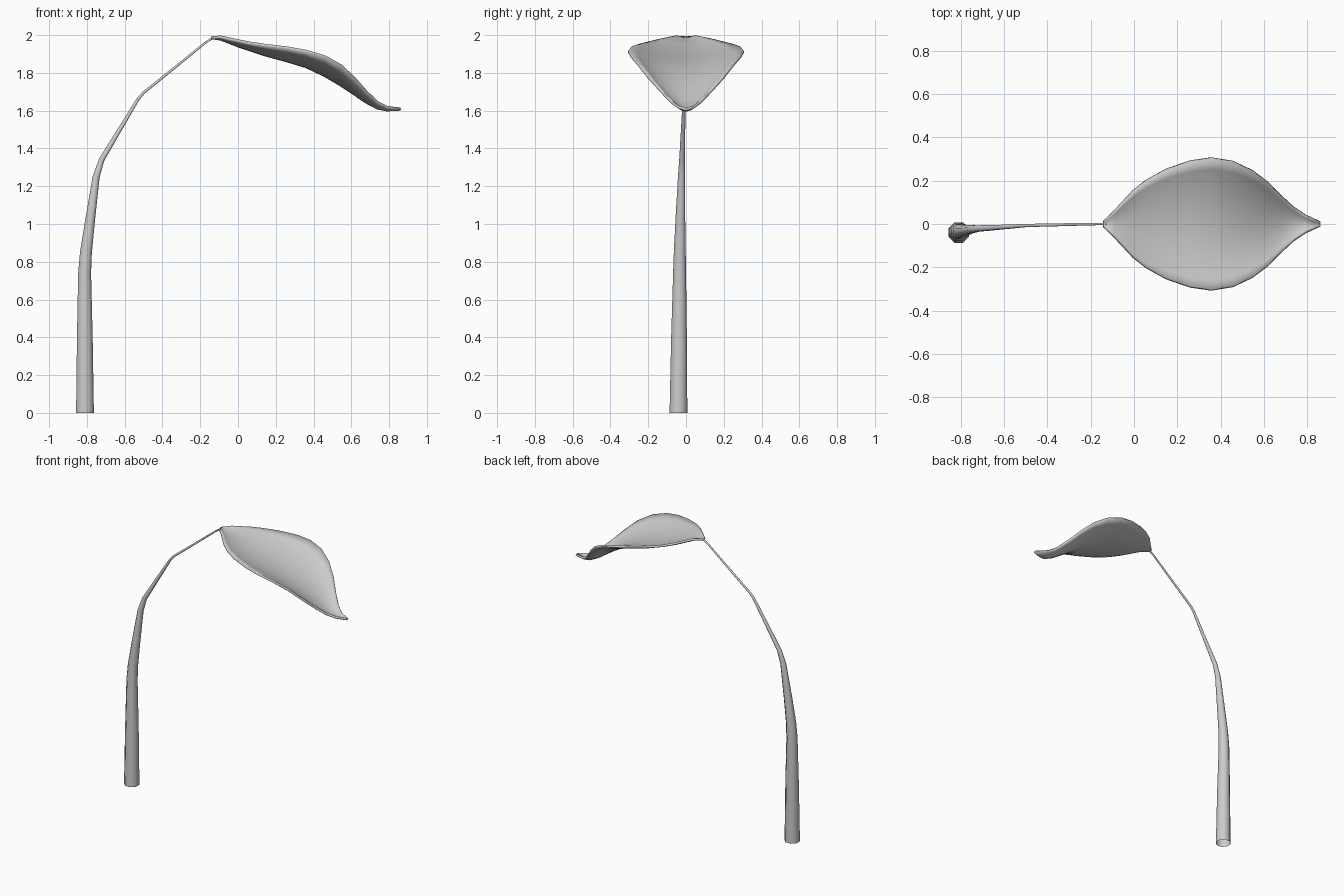
import bpy
from math import cos, sin, tau
from mathutils import Vector


def skin(name, rows, closed=False):
    """Make a smooth quad mesh from equal-length rows of points."""
    n = len(rows[0])
    faces = []
    for i in range(len(rows) - 1):
        for j in range(n if closed else n - 1):
            k = (j + 1) % n
            faces.append((i * n + j, (i + 1) * n + j, (i + 1) * n + k, i * n + k)[::-1 if closed else 1])
    mesh = bpy.data.meshes.new(name)
    mesh.from_pydata([p for r in rows for p in r], [], faces)
    for f in mesh.polygons:
        f.use_smooth = True
    obj = bpy.data.objects.new(name, mesh)
    bpy.context.collection.objects.link(obj)
    return obj


# Stem: tapered eight-sided tube along a bent path (x, y, z, radius)
path = [(-0.81, -0.04, 0, 0.051), (-0.811, -0.037, 0.4, 0.045),
        (-0.812, -0.034, 0.74, 0.037), (-0.805, -0.033, 0.85, 0.034),
        (-0.783, -0.03, 1.02, 0.028), (-0.751, -0.024, 1.25, 0.020),
        (-0.722, -0.021, 1.34, 0.016), (-0.62, -0.015, 1.51, 0.012),
        (-0.53, -0.009, 1.66, 0.009), (-0.50, -0.007, 1.695, 0.008),
        (-0.32, -0.003, 1.84, 0.007), (-0.17, 0, 1.962, 0.006),
        (-0.125, 0, 1.99, 0.006)]
pts = [Vector(p[:3]) for p in path]
rings = []
for i, p in enumerate(pts):
    t = (pts[min(i + 1, len(pts) - 1)] - pts[max(i - 1, 0)]).normalized()
    if i == 0:
        t = Vector((0, 0, 1))
    side = Vector((0, 1, 0)).cross(t).normalized()
    up = t.cross(side)
    rings.append([p + path[i][3] * (cos(tau * (j + .5) / 8) * side + sin(tau * (j + .5) / 8) * up)
                  for j in range(8)])
# ring order runs counter-clockwise about the path, so faces are flipped outward
stem = skin("stem", [r for r in rings], closed=True)

# Leaf: cupped blade, rows of (x, half width, midrib z, edge z)
blade = [(-0.14, 0.008, 1.992, 1.994), (-0.09, 0.055, 1.985, 1.998),
         (0.0, 0.152, 1.95, 1.978), (0.06, 0.2, 1.93, 1.966),
         (0.15, 0.25, 1.90, 1.953), (0.26, 0.288, 1.87, 1.94),
         (0.36, 0.302, 1.84, 1.922), (0.46, 0.285, 1.793, 1.893),
         (0.55, 0.242, 1.74, 1.843), (0.62, 0.19, 1.693, 1.777),
         (0.68, 0.128, 1.652, 1.709), (0.74, 0.072, 1.62, 1.651),
         (0.79, 0.036, 1.61, 1.625), (0.86, 0.003, 1.614, 1.616)]
rows = []
for x, w, mid, edge in blade:
    rows.append([(x, w * j / 6, mid + (edge - mid) * (j / 6) ** 2) for j in range(-6, 7)])
leaf = skin("leaf", rows)
solid = leaf.modifiers.new("thickness", 'SOLIDIFY')
solid.thickness = 0.014
solid.offset = -1
